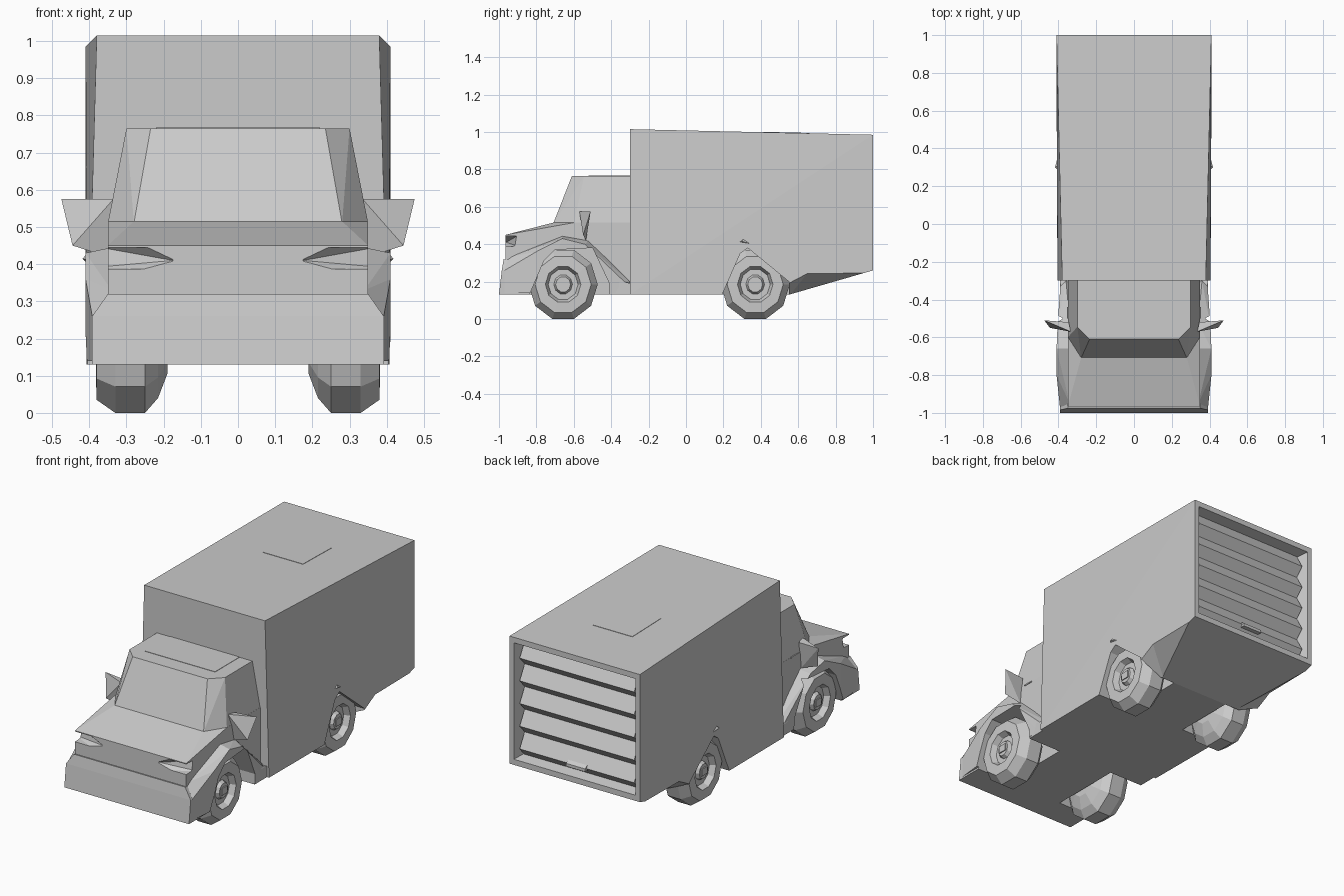
import bpy, bmesh, math
from mathutils import Vector

cube = bpy.data.objects.get("Cube")
if cube:
    bpy.data.objects.remove(cube, do_unlink=True)

grey = bpy.data.materials.new("plain grey")
grey.use_nodes = True
grey.diffuse_color = (0.6, 0.6, 0.6, 1)
grey.node_tree.nodes["Principled BSDF"].inputs["Base Color"].default_value = (0.6, 0.6, 0.6, 1)


def finish(name, bm):
    bmesh.ops.recalc_face_normals(bm, faces=bm.faces[:])
    mesh = bpy.data.meshes.new(name)
    bm.to_mesh(mesh)
    bm.free()
    mesh.materials.append(grey)
    ob = bpy.data.objects.new(name, mesh)
    bpy.context.collection.objects.link(ob)
    return ob


def hull(name, points, mirror=False):
    """Convex solid round the points, optionally with their mirror images."""
    pts = [Vector(p) for p in points]
    if mirror:
        pts += [Vector((-p.x, p.y, p.z)) for p in pts]
    bm = bmesh.new()
    for p in pts:
        bm.verts.new(p)
    res = bmesh.ops.convex_hull(bm, input=bm.verts[:])
    junk = {g for g in res["geom_interior"] + res["geom_unused"]
            if isinstance(g, bmesh.types.BMVert) and g.is_valid and not g.link_faces}
    bmesh.ops.delete(bm, geom=list(junk), context="VERTS")
    bmesh.ops.dissolve_limit(bm, angle_limit=0.02, verts=bm.verts[:], edges=bm.edges[:])
    return finish(name, bm)


def prism(name, profile, x0, x1):
    """Side profile of (y, z) points carried from x0 to x1."""
    bm = bmesh.new()
    a = [bm.verts.new((x0, y, z)) for y, z in profile]
    b = [bm.verts.new((x1, y, z)) for y, z in profile]
    bm.faces.new(a)
    bm.faces.new(b[::-1])
    for i in range(len(a)):
        j = (i + 1) % len(a)
        bm.faces.new((a[i], a[j], b[j], b[i]))
    return finish(name, bm)


def box(name, x0, x1, y0, y1, z0, z1):
    return prism(name, [(y0, z0), (y1, z0), (y1, z1), (y0, z1)], x0, x1)


def cut(target, cutter):
    mod = target.modifiers.new("cut", "BOOLEAN")
    mod.operation, mod.solver, mod.object = "DIFFERENCE", "EXACT", cutter
    bpy.context.view_layer.objects.active = target
    bpy.ops.object.modifier_apply(modifier=mod.name)


def flip(points, s):
    return [(s * x, y, z) for x, y, z in points]


# Cargo box, slightly wider and lower at the tail
cargo = hull("cargo_box", [(.38, -.3, 1.015), (.405, -.3, .13), (.41, .55, .13),
                           (.41, 1, .26), (.41, 1, .985)], True)

# Bumper and sill, cab body, and greenhouse
base = hull("bumper_and_sill", [(.392, -1, .13), (.392, -.985, .26), (.35, -.975, .32),
                                (.392, -.29, .13), (.392, -.29, .19)], True)
cab = hull("cab_body", [(.35, -.965, .15), (.35, -.965, .45), (.28, -.71, .515),
                        (.35, -.6, .515), (.35, -.29, .515), (.35, -.29, .15)], True)
hull("greenhouse", [(.28, -.71, .51), (.35, -.6, .51), (.35, -.29, .51),
                    (.235, -.61, .765), (.3, -.545, .765), (.3, -.29, .765)], True)

# Wheel arch outlines
front_arch = [(-.85, .1), (-.76, .31), (-.7, .37), (-.5, .38), (-.41, .19), (-.41, .1)]
rear_arch = [(.18, .1), (.29, .35), (.33, .38), (.55, .2), (.55, .1)]
cutters = []

for side, s in (("left", 1), ("right", -1)):
    # Flared front fender
    fender = hull(side + "_fender", flip(
        [(.3, -.96, .14), (.392, -.97, .14), (.392, -.97, .26), (.34, -.95, .33),
         (.41, -.8, .14), (.41, -.8, .36), (.41, -.66, .43), (.34, -.66, .445),
         (.405, -.54, .4), (.34, -.52, .42), (.36, -.3, .2), (.39, -.33, .2),
         (.39, -.33, .14), (.3, -.33, .14)], s))

    # Open arches and the tucked rear skirt
    fa = prism("front_arch_cutter", front_arch, s * .18, s * .5)
    ra = prism("rear_arch_cutter", rear_arch, s * .18, s * .5)
    skirt = hull("skirt_cutter", flip([(.43, .55, .2), (.43, .66, .258), (.43, 1.02, .262),
                                       (.25, .55, .12), (.43, .55, .12)], s))
    lamp = hull("lamp_cutter", flip([(.175, -1, .385), (.175, -1, .445), (.4, -1, .385),
                                     (.4, -1, .445), (.175, -.962, .41), (.4, -.9, .39),
                                     (.37, -.9, .445)], s))
    for ob in (base, cab, fender):
        cut(ob, fa)
    cut(cargo, ra)
    cut(cargo, skirt)
    cut(cab, lamp)
    cutters += [fa, ra, skirt, lamp]

    # Wing mirror
    hull(side + "_mirror", flip([(.475, -.51, .575), (.335, -.57, .575), (.345, -.52, .57),
                                 (.445, -.55, .45), (.35, -.535, .42)], s))
    # Door handle and arch fin
    box(side + "_door_handle", s * .345, s * .354, -.5, -.44, .51, .517)
    hull(side + "_arch_fin", flip([(.4, .28, .41), (.4, .31, .435), (.4, .37, .395),
                                   (.418, .3, .415)], s))

# Tail opening with sloped frame
opening = hull("tail_cutter", [(.385, 1.01, .29), (.385, 1.01, .955),
                               (.355, .9, .31), (.355, .9, .94)], True)
cut(cargo, opening)
for c in cutters + [opening]:
    bpy.data.objects.remove(c, do_unlink=True)

# Roll-up door with five slanted slats
slats = [(.89, .3), (.89, .945)]
step = .129
for i in range(5):
    top = .945 - i * step
    slats += [(.935, top), (.98, top - .08)]
slats.append((.935, .3))
prism("roll_up_door", slats, -.36, .36)
hull("door_handle", [(.06, .972, .365), (.06, .992, .352), (.06, .992, .335),
                     (.06, .95, .335)], True)

# Roof hatch and cab roof panel
hatch = box("roof_hatch", -.125, .125, .405, .66, -.002, .002)
hatch.location.z = 1.015 - .03 * (.53 + .3) / 1.3
for v in hatch.data.vertices:
    v.co.z -= (v.co.y - .53) * .03 / 1.3
box("cab_roof_panel", -.22, .22, -.52, -.3, .76, .767)


def wheel(name, s, y):
    """Chunky low-poly tyre with a recessed hub."""
    profile = [(.19, .001), (.19, .08), (.215, .145), (.25, .185), (.33, .185), (.38, .15),
               (.382, .095), (.35, .08), (.35, .05), (.37, .04), (.37, .001)]
    n = 10
    bm = bmesh.new()
    rings = []
    for x, r in profile:
        rings.append([bm.verts.new((s * x, y + r * math.sin(math.tau * (k + .5) / n),
                                    .185 - r * math.cos(math.tau * (k + .5) / n)
                                    / math.cos(math.pi / n)))
                      for k in range(n)])
    for a, b in zip(rings, rings[1:]):
        for k in range(n):
            j = (k + 1) % n
            bm.faces.new((a[k], a[j], b[j], b[k]))
    bm.faces.new(rings[0])
    bm.faces.new(rings[-1])
    finish(name, bm)
    # Hub cap
    box(name + "_hub", s * .34, s * .376, y - .025, y + .025, .165, .205)


for side, s in (("left", 1), ("right", -1)):
    wheel("front_" + side + "_wheel", s, -.657)
    wheel("rear_" + side + "_wheel", s, .37)
